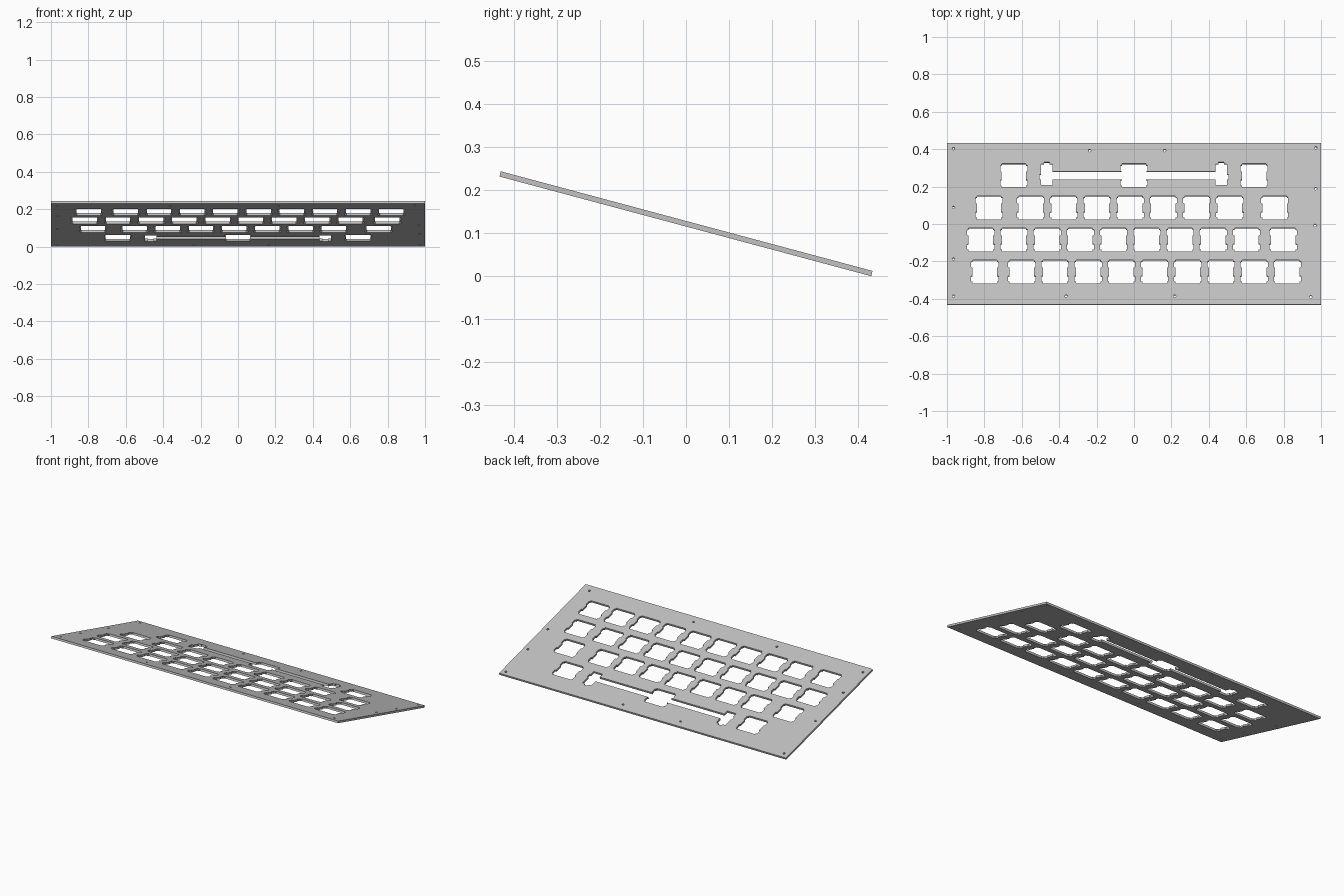
import bpy, bmesh, math

if "Cube" in bpy.data.objects:
    bpy.data.objects.remove(bpy.data.objects["Cube"], do_unlink=True)

MM = 0.00932                 # one millimetre in model units
PITCH = 19.05 * MM           # key spacing
TILT = math.radians(15)
LENGTH, THICK = 0.893, 0.0125
ROW_Y = [0.267, 0.089, -0.088, -0.265]

plate = bpy.data.curves.new("plate_outline", "CURVE")
plate.dimensions = "2D"
plate.fill_mode = "BOTH"
plate.extrude = THICK / 2


def loop(points):
    """Add one closed outline to the plate."""
    spline = plate.splines.new("POLY")
    spline.points.add(len(points) - 1)
    for point, (x, y) in zip(spline.points, points):
        point.co = (x, y, 0, 1)
    spline.use_cyclic_u = True
    spline.use_smooth = False


def place(points, cx, cy):
    return [(cx + x * MM, cy + y * MM) for x, y in points]


def mirror_x(half):
    """Close a right-hand half outline, listed top to bottom."""
    return half + [(-x, y) for x, y in reversed(half)]


# Switch opening: a square with two clip notches on each side
quarter = [(6.7, 7), (7, 6.7), (7, 6), (7.5, 6), (7.8, 5.7),
           (7.8, 2.8), (7.5, 2.5), (7, 2.5)]
right_side = quarter + [(x, -y) for x, y in reversed(quarter)]
switch = mirror_x(right_side)

# Wide key opening: switch joined by a wire channel to two stabiliser pockets
S = 50.0
pocket = [(-3.35, 2.3), (-3.35, 6.77), (-1.5, 6.77), (-1.5, 7.9), (1.5, 7.9),
          (1.5, 6.77), (3.35, 6.77), (3.35, 0.5), (4.15, 0.5), (4.15, -2.3),
          (3.35, -2.3), (3.35, -5.53), (-3.35, -5.53), (-3.35, -2.3)]
wide_half = (quarter + [(7, 2.3)] + [(S + x, y) for x, y in pocket]
             + [(7, -2.3)] + [(x, -y) for x, y in reversed(quarter)])
wide_key = mirror_x(wide_half)

# Outer edge
h = LENGTH / 2
loop([(-1, -h), (1, -h), (1, h), (-1, h)])

# Key rows, from the low edge to the high edge
rows = [
    [-0.642, 0.642],
    [-0.775] + [-0.553 + i * PITCH for i in range(7)] + [0.752],
    [-0.819 + i * PITCH for i in range(9)] + [0.798],
    [-0.798] + [-0.6 + i * PITCH for i in range(9)],
]
for y, row in zip(ROW_Y, rows):
    for x in row:
        loop(place(switch, x, y))
loop(place(wide_key, 0, ROW_Y[0]))

# Screw holes
screws = [(-0.965, 0.415), (-0.237, 0.405), (0.164, 0.405), (0.971, 0.42),
          (-0.965, 0.09), (0.971, 0.194), (0.968, -0.009), (-0.965, -0.195),
          (-0.965, -0.4), (-0.363, -0.4), (0.217, -0.4), (0.945, -0.404)]
for cx, cy in screws:
    loop([(cx + 0.007 * math.cos(a * math.pi / 6),
           cy + 0.007 * math.sin(a * math.pi / 6)) for a in range(12)])

# Convert the filled outline to a clean solid
source = bpy.data.objects.new("outline_source", plate)
bpy.context.collection.objects.link(source)
bpy.context.view_layer.update()
graph = bpy.context.evaluated_depsgraph_get()
mesh = bpy.data.meshes.new_from_object(source.evaluated_get(graph))
bpy.data.objects.remove(source, do_unlink=True)
bm = bmesh.new()
bm.from_mesh(mesh)
bmesh.ops.remove_doubles(bm, verts=bm.verts, dist=0.0001)
bmesh.ops.recalc_face_normals(bm, faces=bm.faces)
for face in bm.faces:
    face.smooth = False
    face.material_index = 0
bm.to_mesh(mesh)
bm.free()

# Single grey finish
grey = bpy.data.materials.new("plate_grey")
grey.use_nodes = True
colour = (0.54, 0.54, 0.54, 1)
grey.diffuse_color = colour
grey.node_tree.nodes["Principled BSDF"].inputs["Base Color"].default_value = colour
mesh.materials.clear()
mesh.materials.append(grey)

# Tilt the plate and rest its low edge on the ground
mesh.name = "key_plate"
obj = bpy.data.objects.new("key_plate", mesh)
bpy.context.collection.objects.link(obj)
obj.rotation_euler.x = -TILT
obj.location.z = (LENGTH * math.sin(TILT) + THICK * math.cos(TILT)) / 2
